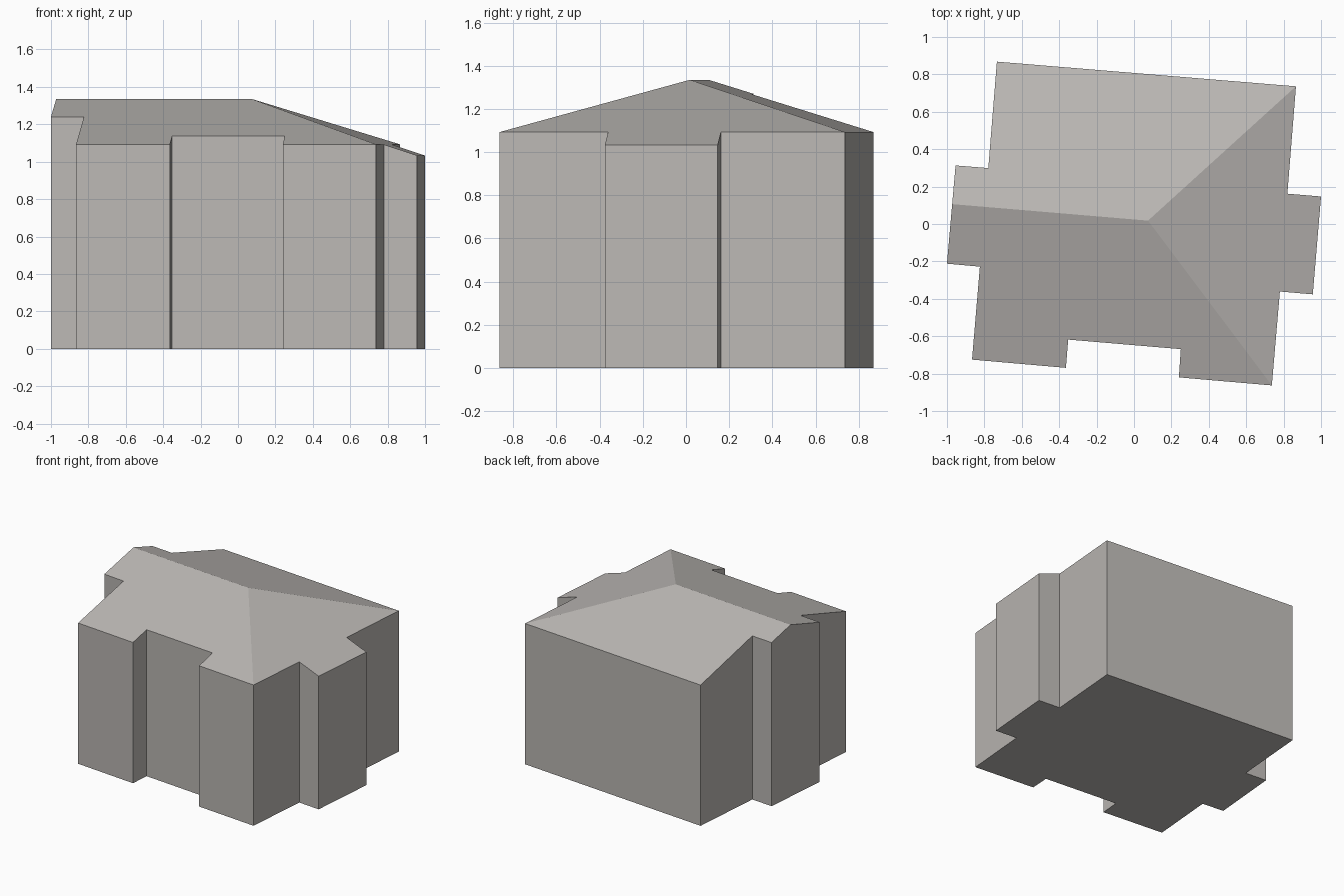
import bpy, bmesh
from mathutils import Vector

if "Cube" in bpy.data.objects:
    bpy.data.objects.remove(bpy.data.objects["Cube"])

# Footprint corners, counter-clockwise from the front left corner
FOOTPRINT = [(-0.866, -0.725), (-0.364, -0.769), (-0.352, -0.618), (0.25, -0.669),
             (0.24, -0.82), (0.737, -0.863), (0.78, -0.361), (0.956, -0.376),
             (1.0, 0.147), (0.82, 0.162), (0.866, 0.736), (-0.733, 0.868),
             (-0.779, 0.299), (-0.954, 0.313), (-1.0, -0.212), (-0.824, -0.228)]
EAVES, RIDGE = 1.093, 1.335
front_left, front_right = Vector((-0.866, -0.725, EAVES)), Vector((0.737, -0.863, EAVES))
back_left, back_right = Vector((-0.733, 0.868, EAVES)), Vector((0.866, 0.736, EAVES))
apex = Vector((0.075, 0.018, RIDGE))

# Tall prism over the footprint
bm = bmesh.new()
base = bm.faces.new([bm.verts.new((x, y, 0)) for x, y in FOOTPRINT])
top = bmesh.ops.extrude_face_region(bm, geom=[base])["geom"]
bmesh.ops.translate(bm, vec=(0, 0, 2),
                    verts=[v for v in top if isinstance(v, bmesh.types.BMVert)])
bmesh.ops.recalc_face_normals(bm, faces=bm.faces)

# Slice the top with the three roof slopes
for a, b in ((front_left, front_right), (front_right, back_right), (back_right, back_left)):
    normal = (b - a).cross(apex - a).normalized()
    cut = bmesh.ops.bisect_plane(bm, geom=bm.verts[:] + bm.edges[:] + bm.faces[:], dist=1e-5,
                                 plane_co=apex, plane_no=normal, clear_outer=True)
    rim = [e for e in bm.edges if e.is_boundary]
    bmesh.ops.holes_fill(bm, edges=rim, sides=0)
bmesh.ops.recalc_face_normals(bm, faces=bm.faces)

# House object in one flat grey
mesh = bpy.data.meshes.new("house_block")
bm.to_mesh(mesh)
bm.free()
grey = bpy.data.materials.new("warm grey")
grey.diffuse_color = (0.5, 0.48, 0.46, 1)
grey.use_nodes = True
grey.node_tree.nodes["Principled BSDF"].inputs["Base Color"].default_value = grey.diffuse_color
mesh.materials.append(grey)
house = bpy.data.objects.new("house_block", mesh)
bpy.context.collection.objects.link(house)
